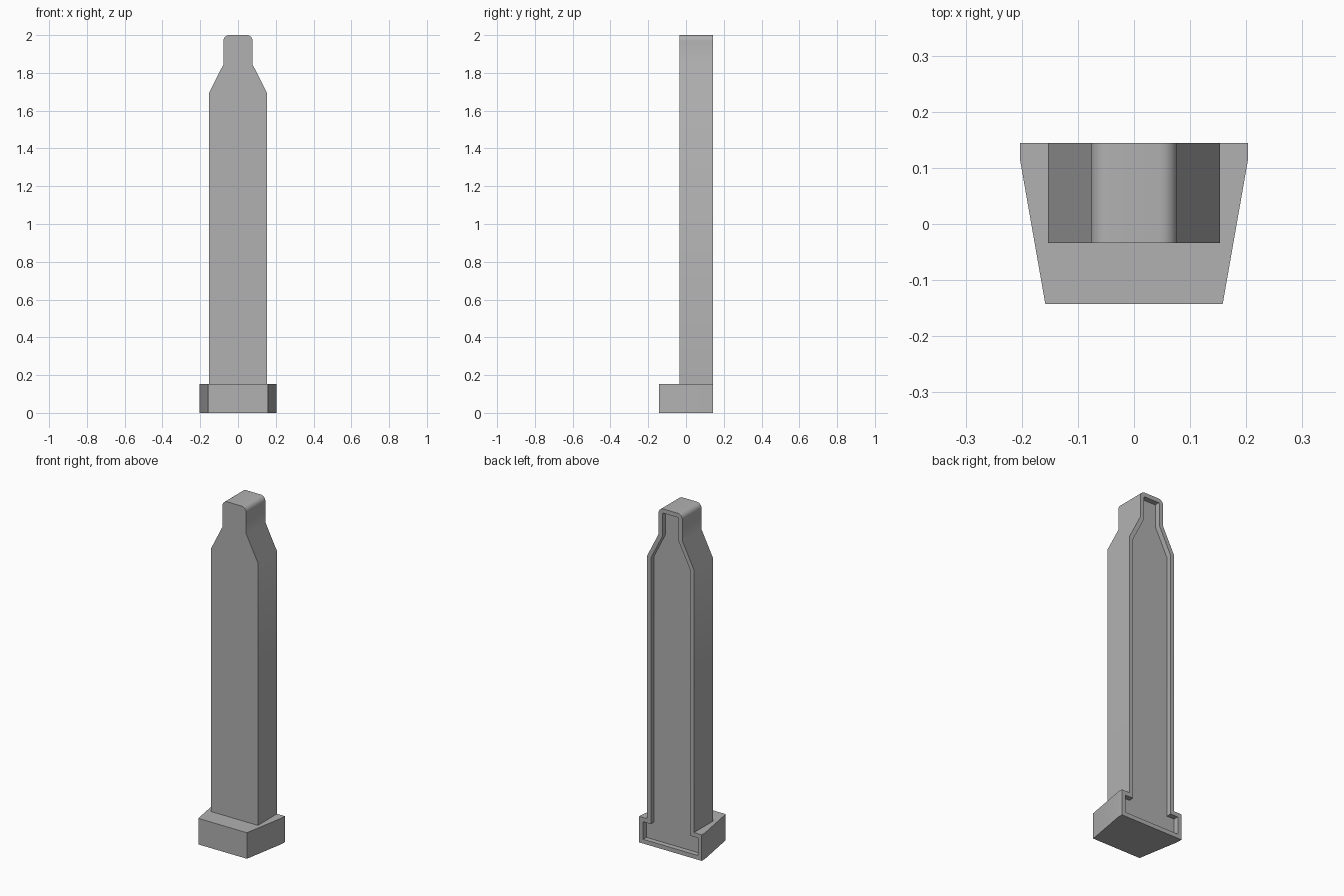
import bpy, bmesh, math

if "Cube" in bpy.data.objects:
    bpy.data.objects.remove(bpy.data.objects["Cube"])

BACK, LIP, SHAFT_FRONT, BASE_FRONT = 0.144, 0.114, -0.034, -0.143
BASE_H, RIM, RADIUS = 0.153, 0.025, 0.03


def base_half_width(y):
    # base is straight along the back lip, then tapers to the front
    f = max(0.0, min(1.0, (LIP - y) / (LIP - BASE_FRONT)))
    return 0.203 + (0.158 - 0.203) * f


def outline(w, t=0.0):
    # symmetric silhouette (x, z), moved inwards by t
    k = 0.24 * t
    half = [(w - t, t), (w - t, BASE_H - t), (0.153 - t, BASE_H - t),
            (0.153 - t, 1.695 - k), (0.077 - t, 1.845 - k)]
    for i in range(7):
        a = math.radians(15 * i)
        half.append((0.077 - RADIUS + (RADIUS - t) * math.cos(a),
                     2.0 - RADIUS + (RADIUS - t) * math.sin(a)))
    return half + [(-x, z) for x, z in reversed(half)]


bm = bmesh.new()


def ring(y, points):
    return [bm.verts.new((x, y, z)) for x, z in points]


def bridge(a, b):
    n = len(a)
    for i in range(n):
        j = (i + 1) % n
        bm.faces.new((a[i], a[j], b[j], b[i]))


# outer wall, back rim and shallow recess
w_back = base_half_width(BACK)
rings = [ring(SHAFT_FRONT, outline(base_half_width(SHAFT_FRONT))),
         ring(LIP, outline(w_back)),
         ring(BACK, outline(w_back)),
         ring(BACK, outline(w_back, RIM)),
         ring(LIP, outline(w_back, RIM))]
for a, b in zip(rings, rings[1:]):
    bridge(a, b)
bm.faces.new(rings[-1])

# flat shaft front
front = rings[0]
bm.faces.new(front[2:-2])

# base block continuing forward
base_back = front[:3] + front[-3:]
pts = outline(base_half_width(BASE_FRONT))
base_front = ring(BASE_FRONT, pts[:3] + pts[-3:])
bridge(base_back, base_front)
bm.faces.new(base_front)

bmesh.ops.recalc_face_normals(bm, faces=bm.faces[:])
# merge flat neighbours split only by construction edges
bmesh.ops.dissolve_limit(bm, angle_limit=math.radians(0.5),
                         verts=bm.verts[:], edges=bm.edges[:])

mesh = bpy.data.meshes.new("post_with_base")
bm.to_mesh(mesh)
bm.free()
post = bpy.data.objects.new("post_with_base", mesh)
bpy.context.collection.objects.link(post)

# darker grey finish
grey = bpy.data.materials.new("dark_grey")
grey.diffuse_color = (0.44, 0.44, 0.44, 1.0)
grey.use_nodes = True
grey.node_tree.nodes["Principled BSDF"].inputs["Base Color"].default_value = grey.diffuse_color
mesh.materials.append(grey)

bpy.context.view_layer.objects.active = post
post.select_set(True)
bpy.ops.object.shade_smooth_by_angle(angle=math.radians(30))
